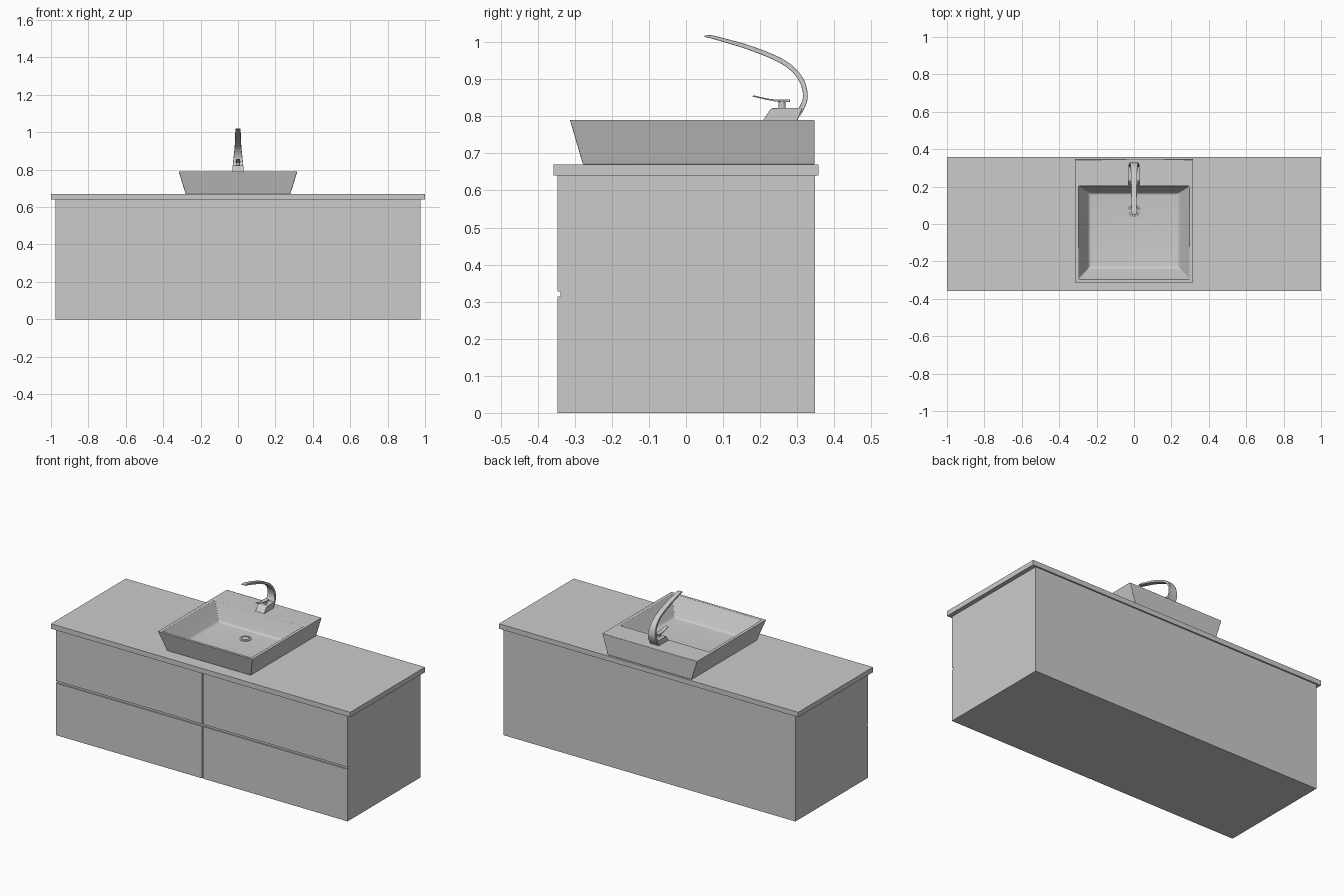
import bpy, bmesh
from mathutils import Vector

if "Cube" in bpy.data.objects:
    bpy.data.objects.remove(bpy.data.objects["Cube"])


def finish(name, bm, bevel=0.0, segments=2, smooth=False):
    bmesh.ops.recalc_face_normals(bm, faces=bm.faces)
    me = bpy.data.meshes.new(name)
    bm.to_mesh(me)
    bm.free()
    ob = bpy.data.objects.new(name, me)
    bpy.context.collection.objects.link(ob)
    if bevel:
        m = ob.modifiers.new("soft_edges", 'BEVEL')
        m.width, m.segments, m.limit_method = bevel, segments, 'ANGLE'
    if smooth:
        bpy.ops.object.select_all(action='DESELECT')
        ob.select_set(True)
        bpy.context.view_layer.objects.active = ob
        bpy.ops.object.shade_smooth_by_angle()
    return ob


def loft(bm, rings):
    # Skin matching vertex rings and cap both ends
    vs = [[bm.verts.new(p) for p in r] for r in rings]
    n = len(vs[0])
    for a, b in zip(vs, vs[1:]):
        for i in range(n):
            bm.faces.new((a[i], a[(i + 1) % n], b[(i + 1) % n], b[i]))
    bm.faces.new(vs[0])
    bm.faces.new(vs[-1])
    return vs


def rect(x, y0, y1, z):
    return [(-x, y0, z), (x, y0, z), (x, y1, z), (-x, y1, z)]


def box(name, x0, x1, y0, y1, z0, z1):
    bm = bmesh.new()
    loft(bm, [[(x0, y0, z), (x1, y0, z), (x1, y1, z), (x0, y1, z)] for z in (z0, z1)])
    return finish(name, bm)


def ribbon(name, pts, bevel, steps=5):
    # Tapered strip along a smooth path of (y, z, half width, thickness)
    p = [Vector(q) for q in pts]
    p = [2 * p[0] - p[1]] + p + [2 * p[-1] - p[-2]]
    path = []
    for i in range(1, len(p) - 2):
        a, b, c, d = p[i - 1:i + 3]
        for s in range(steps):
            t = s / steps
            path.append(0.5 * (2 * b + (c - a) * t + (2 * a - 5 * b + 4 * c - d) * t ** 2
                               + (3 * b - a - 3 * c + d) * t ** 3))
    path.append(p[-2])
    rings = []
    for i, q in enumerate(path):
        d = path[min(i + 1, len(path) - 1)] - path[max(i - 1, 0)]
        n = Vector((-d[1], d[0])).normalized() * q[3] / 2
        w = q[2]
        rings.append([(-w, q[0] - n[0], q[1] - n[1]), (w, q[0] - n[0], q[1] - n[1]),
                      (w, q[0] + n[0], q[1] + n[1]), (-w, q[0] + n[0], q[1] + n[1])])
    bm = bmesh.new()
    loft(bm, rings)
    return finish(name, bm, bevel, 2, True)


def lathe(name, profile, x, y, n=32):
    # Round part from (radius, z) pairs
    bm = bmesh.new()
    bm0 = [[(v.x + x, v.y + y, z) for v in
            (Vector((r, 0)) @ rot for rot in ROTS[n])] for r, z in profile]
    loft(bm, bm0)
    return finish(name, bm, smooth=True)


from mathutils import Matrix
ROTS = {32: [Matrix.Rotation(6.2831853 * i / 32, 2) for i in range(32)]}

# Cabinet body and worktop
box("cabinet_body", -0.975, 0.975, -0.338, 0.348, 0, 0.64)
box("worktop", -1, 1, -0.357, 0.357, 0.64, 0.67)

# Four drawer fronts separated by shadow gaps
for side, x0, x1 in (("left", -0.975, 0.001), ("right", 0.009, 0.975)):
    for level, z0, z1 in (("lower", 0, 0.314), ("upper", 0.328, 0.64)):
        box(f"drawer_front_{level}_{side}", x0, x1, -0.346, -0.338, z0, z1)

# Basin with tapered sides, rear deck and sloping bowl
bm = bmesh.new()
rings = loft(bm, [rect(0.280, -0.278, 0.347, 0.67),
                  rect(0.317, -0.313, 0.347, 0.79),
                  rect(0.298, -0.297, 0.204, 0.79),
                  rect(0.240, -0.235, 0.166, 0.683)])
floor = set(rings[-1])
edges = [e for e in bm.edges if e.verts[0] in floor and e.verts[1] in floor]
bmesh.ops.bevel(bm, geom=edges, offset=0.012, segments=4, profile=0.5, affect='EDGES')
finish("basin", bm, 0.003, 3, True)

# Drain ring and plug
lathe("drain_ring", [(0.033, 0.680), (0.033, 0.686), (0.030, 0.688),
                     (0.025, 0.688), (0.024, 0.685)], 0, 0.07)
lathe("drain_plug", [(0.021, 0.682), (0.021, 0.688), (0.017, 0.690)], 0, 0.07)

# Tap base block with slanted front
bm = bmesh.new()
profile = [(0.207, 0.788), (0.300, 0.788), (0.314, 0.823), (0.234, 0.823), (0.226, 0.817)]
loft(bm, [[(x, y, z) for y, z in profile] for x in (-0.030, 0.030)])
finish("tap_base", bm, 0.002, 2, True)

# Arched spout
ribbon("tap_spout", [
    (0.288, 0.788, 0.029, 0.014), (0.311, 0.820, 0.028, 0.014),
    (0.322, 0.855, 0.025, 0.013), (0.311, 0.898, 0.020, 0.013),
    (0.280, 0.934, 0.017, 0.013), (0.235, 0.960, 0.016, 0.013),
    (0.165, 0.987, 0.015, 0.012), (0.100, 1.006, 0.014, 0.010),
    (0.070, 1.014, 0.014, 0.009), (0.050, 1.016, 0.013, 0.004)], 0.0015)

# Lever on its stem
lathe("lever_stem", [(0.010, 0.82), (0.010, 0.842)], 0, 0.259)
ribbon("tap_lever", [
    (0.280, 0.842, 0.014, 0.007), (0.250, 0.842, 0.014, 0.006),
    (0.220, 0.846, 0.012, 0.004), (0.180, 0.855, 0.010, 0.004)], 0.001)
